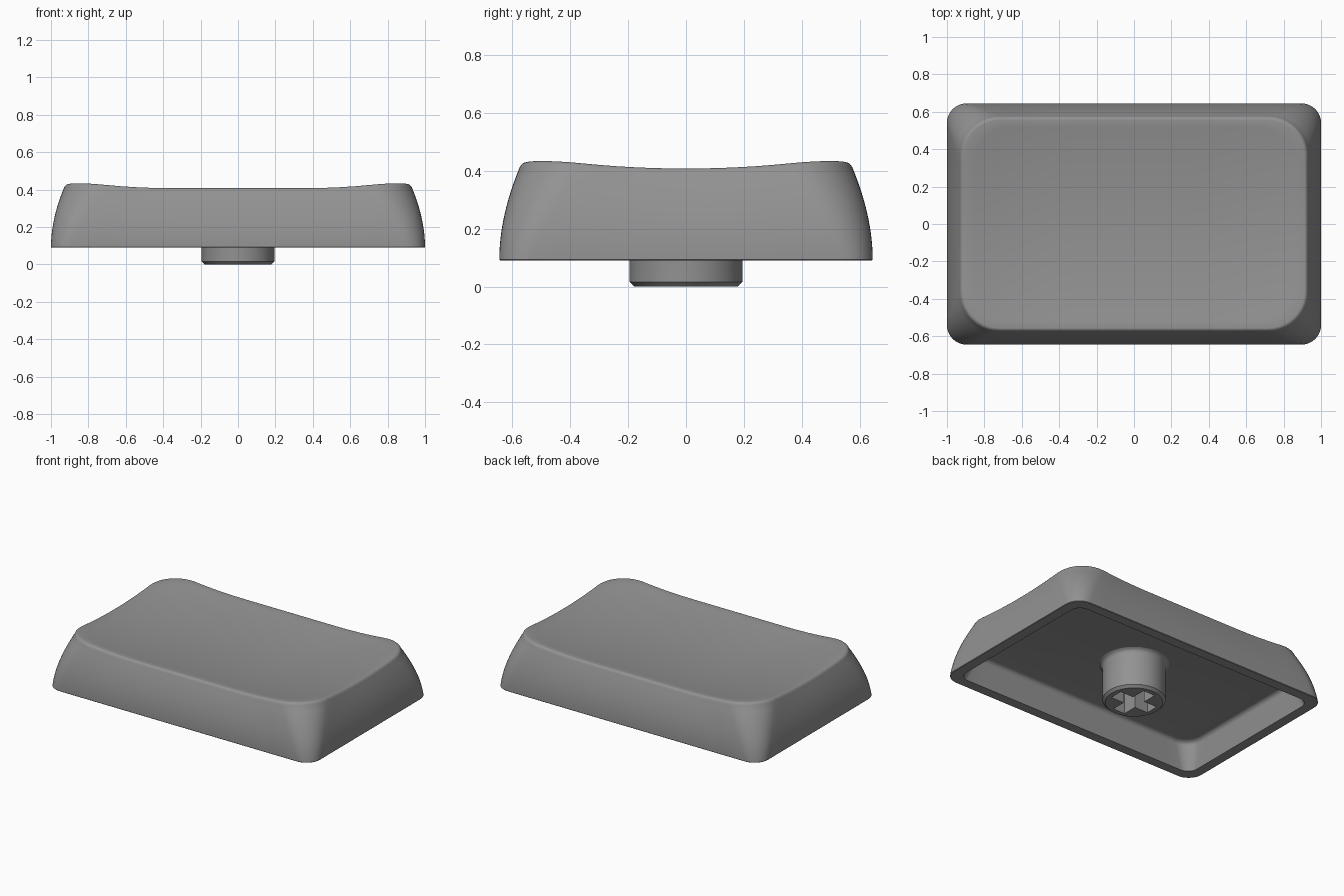
import bpy, bmesh
from math import cos, sin, pi, radians

if "Cube" in bpy.data.objects:
    bpy.data.objects.remove(bpy.data.objects["Cube"])

HX, HY, Z0 = 1.0, 0.645, 0.09       # half footprint and lower rim height
STRETCH = HX - HY                   # flat middle of the dished top

# Dark grey plastic
plastic = bpy.data.materials.new("dark_grey_plastic")
plastic.diffuse_color = (0.29, 0.29, 0.29, 1)
plastic.use_nodes = True
plastic.node_tree.nodes["Principled BSDF"].inputs["Base Color"].default_value = plastic.diffuse_color


def outline(inset, r, seg=10, nx=16, ny=12):
    """Rounded rectangle, same point count for every ring."""
    hx, hy = HX - inset, HY - inset
    pts = []
    corners = [(1, 1, 0), (-1, 1, 90), (-1, -1, 180), (1, -1, 270)]
    for k, (sx, sy, a0) in enumerate(corners):
        cx, cy = sx * (hx - r), sy * (hy - r)
        for i in range(seg + 1):
            a = radians(a0 + 90 * i / seg)
            pts.append((cx + r * cos(a), cy + r * sin(a)))
        nsx, nsy, na = corners[(k + 1) % 4]
        ex = nsx * (hx - r) + r * cos(radians(na))
        ey = nsy * (hy - r) + r * sin(radians(na))
        px, py = pts[-1]
        n = nx if k % 2 == 0 else ny
        for i in range(1, n):
            pts.append((px + (ex - px) * i / n, py + (ey - py) * i / n))
    return pts


def dish(x, y):
    """Height of the scooped top."""
    u = max(abs(x) - STRETCH, 0)
    return 0.364 + 0.14 * (u * u + y * y)


def loft(bm, rings):
    loops = [[bm.verts.new(p) for p in ring] for ring in rings]
    for a, b in zip(loops, loops[1:]):
        n = len(a)
        for i in range(n):
            j = (i + 1) % n
            bm.faces.new((a[i], a[j], b[j], b[i]))
    return loops


def finish(bm, name, angle=35):
    bmesh.ops.recalc_face_normals(bm, faces=bm.faces)
    me = bpy.data.meshes.new(name)
    bm.to_mesh(me)
    bm.free()
    me.materials.append(plastic)
    ob = bpy.data.objects.new(name, me)
    bpy.context.collection.objects.link(ob)
    bpy.ops.object.select_all(action='DESELECT')
    ob.select_set(True)
    bpy.context.view_layer.objects.active = ob
    bpy.ops.object.shade_smooth_by_angle(angle=radians(angle))
    return ob


# Cap shell: ceiling -> inner wall -> lower rim -> outer wall -> rounded edge -> dish
rings = []


def flat_ring(inset, r, z):
    rings.append([(x, y, z) for x, y in outline(inset, r)])


for i in range(6):                                  # rounded ceiling edge
    a = pi / 2 * (1 - i / 5)
    flat_ring(0.125 - 0.03 * cos(a), 0.11, 0.24 + 0.03 * sin(a))
flat_ring(0.07, 0.07, Z0)
flat_ring(0.003, 0.102, Z0)
flat_ring(0.0, 0.105, Z0 + 0.003)

top = outline(0.088, 0.2)
FIL = 0.02
for i in range(1, 13):                              # bowed outer wall
    t = i / 12
    pts = outline(0.068 * t ** 1.9, 0.105 + 0.105 * t)
    rings.append([(x, y, Z0 + 0.003 + t * (dish(*q) - FIL - Z0 - 0.003))
                  for (x, y), q in zip(pts, top)])
for i in range(1, 6):                               # rounded top edge
    a = radians(22 + 68 * i / 5)
    f = (cos(radians(22)) - cos(a)) / cos(radians(22))
    g = (1 - sin(a)) / (1 - sin(radians(22)))
    pts = outline(0.068 + 0.02 * f, 0.21 - 0.01 * i / 5)
    rings.append([(x, y, dish(*q) - FIL * g) for (x, y), q in zip(pts, top)])
for i in range(1, 14):                              # scooped top
    s = 1 - i / 14
    rings.append([(x * s, y * s, dish(x * s, y * s)) for x, y in top])

bm = bmesh.new()
loops = loft(bm, rings)
bm.faces.new(loops[0])
centre = bm.verts.new((0, 0, dish(0, 0)))
last = loops[-1]
for i in range(len(last)):
    bm.faces.new((last[i], last[(i + 1) % len(last)], centre))
finish(bm, "keycap_shell", 40)

# Round stem with chamfered foot and flared root
profile = [(0.178, 0), (0.195, 0.016), (0.195, 0.24), (0.198, 0.254),
           (0.206, 0.264), (0.22, 0.271), (0.22, 0.28)]
N = 64
bm = bmesh.new()
loops = loft(bm, [[(r * cos(2 * pi * i / N), r * sin(2 * pi * i / N), z) for i in range(N)]
                  for r, z in profile])
bm.faces.new(loops[0])
bm.faces.new(loops[-1])
stem = finish(bm, "stem", 30)

# Cross-shaped socket cut into the stem
L, W = 0.145, 0.045
quarter = [(L, -W), (L, W), (W, W)]
cross = []
for c, s in [(1, 0), (0, 1), (-1, 0), (0, -1)]:
    cross += [(c * x - s * y, s * x + c * y) for x, y in quarter]
bm = bmesh.new()
loops = loft(bm, [[(x, y, z) for x, y in cross] for z in (-0.05, 0.25)])
bm.faces.new(loops[0])
bm.faces.new(loops[-1])
cutter = finish(bm, "socket_cutter")
cutter.hide_render = True

mod = stem.modifiers.new("socket", 'BOOLEAN')
mod.operation = 'DIFFERENCE'
mod.solver = 'EXACT'
mod.object = cutter
bpy.ops.object.select_all(action='DESELECT')
stem.select_set(True)
bpy.context.view_layer.objects.active = stem
bpy.ops.object.modifier_apply(modifier=mod.name)
bpy.data.objects.remove(cutter)
bpy.ops.object.shade_smooth_by_angle(angle=radians(30))
